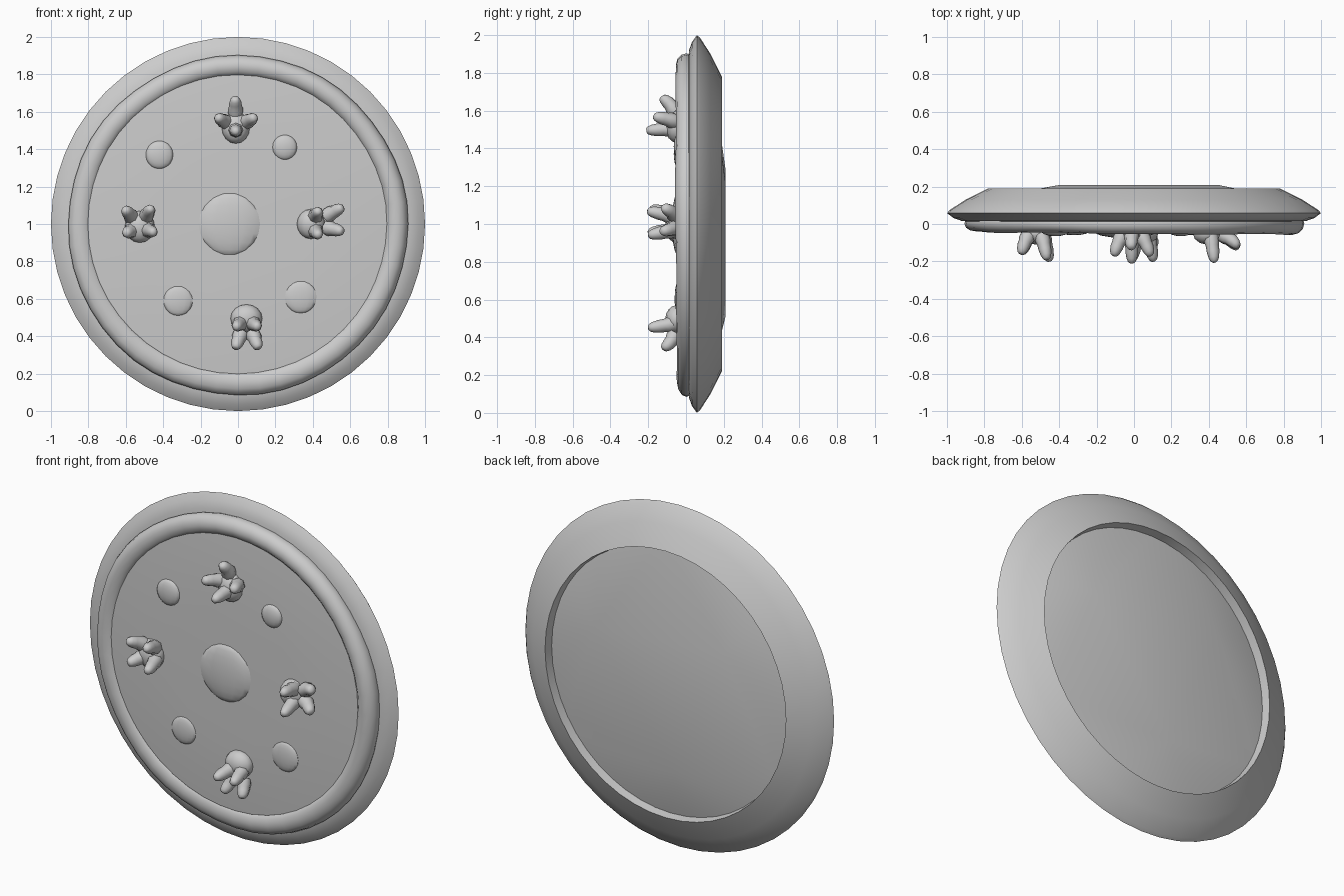
import bpy, bmesh, math
from mathutils import Vector

if "Cube" in bpy.data.objects:
    bpy.data.objects.remove(bpy.data.objects["Cube"])


def finish(name, bm, angle=40):
    bmesh.ops.recalc_face_normals(bm, faces=bm.faces)
    me = bpy.data.meshes.new(name)
    bm.to_mesh(me)
    bm.free()
    ob = bpy.data.objects.new(name, me)
    bpy.context.collection.objects.link(ob)
    bpy.ops.object.select_all(action='DESELECT')
    ob.select_set(True)
    bpy.context.view_layer.objects.active = ob
    bpy.ops.object.shade_smooth_by_angle(angle=math.radians(angle))
    return ob


def bridge(bm, a, b):
    n = len(a)
    for i in range(n):
        bm.faces.new((a[i], a[(i + 1) % n], b[(i + 1) % n], b[i]))


# Main disc: domed front, rounded lip, tapered back with a sunken floor
SIDES = 48
profile = [(0.40, -0.046), (0.62, -0.041), (0.80, -0.028), (0.87, 0.012), (0.92, 0.016),
           (0.965, 0.032), (1.0, 0.058), (0.985, 0.075), (0.90, 0.130), (0.78, 0.19), (0.772, 0.14)]
bm = bmesh.new()
rings = []
for r, y in profile:
    rings.append([bm.verts.new((r * math.cos(t), y, 1 + r * math.sin(t)))
                  for t in (2 * math.pi * i / SIDES for i in range(SIDES))])
for a, b in zip(rings, rings[1:]):
    bridge(bm, a, b)
pole = bm.verts.new((0, -0.05, 1))
for i in range(SIDES):
    bm.faces.new((pole, rings[0][i], rings[0][(i + 1) % SIDES]))

# Floor rises from the sunken edge to a flat raised triangle
tri = [bm.verts.new((x, 0.209, z)) for x, z in [(0.45, 1.22), (-0.397, 1.29), (-0.068, 0.51)]]
tri_angles = [math.atan2(v.co.z - 1, v.co.x) for v in tri]
floor = rings[-1]


def corner(i):
    """Triangle corner nearest in angle to floor edge vertex i."""
    t = 2 * math.pi * (i % SIDES) / SIDES
    return max(range(3), key=lambda k: math.cos(t - tri_angles[k]))


for i in range(SIDES):
    j = (i + 1) % SIDES
    ci, cj = corner(i), corner(j)
    bm.faces.new((floor[i], floor[j], tri[ci]))
    if ci != cj:
        bm.faces.new((floor[j], tri[cj], tri[ci]))
bm.faces.new(tri)
body = finish("shield_body", bm, 25)

# Slightly uneven raised ring on the front
bm = bmesh.new()
rings = []
N, M = 48, 12
for i in range(N):
    t = 2 * math.pi * i / N
    wob = math.sin(5 * t + 1) + math.sin(8 * t)
    rad = 0.847 - 0.003 * math.sin(t) + 0.002 * wob
    wide = 0.062 - 0.004 * math.sin(t)
    deep = 0.050 + 0.008 * math.cos(t - 0.5) + 0.002 * wob
    ring = []
    for j in range(M):
        p = 2 * math.pi * j / M
        r = rad + wide * math.cos(p)
        ring.append(bm.verts.new((r * math.cos(t), 0.002 + deep * math.sin(p), 1 + r * math.sin(t))))
    rings.append(ring)
for i in range(N):
    bridge(bm, rings[i], rings[(i + 1) % N])
finish("front_ring", bm, 60)

# Shallow bosses: x, z, radius, front y
for name, x, z, r, front in [("centre_boss", -0.045, 1.0, 0.17, -0.075),
                             ("boss_upper_left", -0.42, 1.37, 0.075, -0.065),
                             ("boss_upper_right", 0.25, 1.41, 0.067, -0.065),
                             ("boss_lower_left", -0.32, 0.59, 0.08, -0.06),
                             ("boss_lower_right", 0.335, 0.61, 0.087, -0.06)]:
    bm = bmesh.new()
    bmesh.ops.create_uvsphere(bm, u_segments=14, v_segments=10, radius=r)
    for v in bm.verts:
        v.co = Vector((x + v.co.x, -0.04 + v.co.y * (-0.04 - front) / r, z + v.co.z))
    finish(name, bm, 60)


def finger(bm, root, tip):
    """Tapered, slightly curled tube with a blunt tip."""
    root, tip = Vector(root), Vector(tip)
    d = (tip - root).normalized()
    u = d.orthogonal().normalized()
    w = d.cross(u)
    mid = root.lerp(tip, 0.5)
    mid.y += 0.015
    rings = []
    for f, r in [(0, 0.040), (0.25, 0.041), (0.45, 0.035), (0.65, 0.034), (0.85, 0.028),
                 (0.96, 0.020), (1, 0.010)]:
        c = root * (1 - f) ** 2 + mid * 2 * f * (1 - f) + tip * f * f
        rings.append([bm.verts.new(c + r * (u * math.cos(k * math.pi / 4) + w * math.sin(k * math.pi / 4)))
                      for k in range(8)])
    for a, b in zip(rings, rings[1:]):
        bridge(bm, a, b)
    bm.faces.new(rings[0])
    bm.faces.new(rings[-1])


# Claws: palm centre (x, z), palm half-size (x, z), then finger tips (x, y, z)
claws = {
    "claw_top": ((-0.012, 1.515), (0.075, 0.085), [(-0.015, -0.13, 1.675), (-0.11, -0.17, 1.57),
                                                  (0.09, -0.17, 1.57), (-0.012, -0.21, 1.495)]),
    "claw_left": ((-0.525, 0.985), (0.08, 0.085), [(-0.605, -0.16, 1.08), (-0.465, -0.19, 1.085),
                                                  (-0.45, -0.20, 0.955), (-0.60, -0.16, 0.95)]),
    "claw_right": ((0.39, 1.0), (0.075, 0.08), [(0.56, -0.12, 1.09), (0.56, -0.13, 0.96),
                                               (0.43, -0.205, 1.07), (0.43, -0.20, 0.94)]),
    "claw_bottom": ((0.045, 0.495), (0.085, 0.075), [(-0.015, -0.12, 0.335), (0.11, -0.12, 0.335),
                                                    (-0.01, -0.20, 0.45), (0.105, -0.20, 0.45)]),
}
for name, ((px, pz), (sx, sz), tips) in claws.items():
    bm = bmesh.new()
    bmesh.ops.create_uvsphere(bm, u_segments=12, v_segments=8, radius=1)
    for v in bm.verts:
        v.co = Vector((px + v.co.x * sx, -0.05 + v.co.y * 0.06, pz + v.co.z * sz))
    for x, y, z in tips:
        finger(bm, (px + (x - px) * 0.5, -0.06, pz + (z - pz) * 0.5), (x, y, z))
    finish(name, bm, 60)
